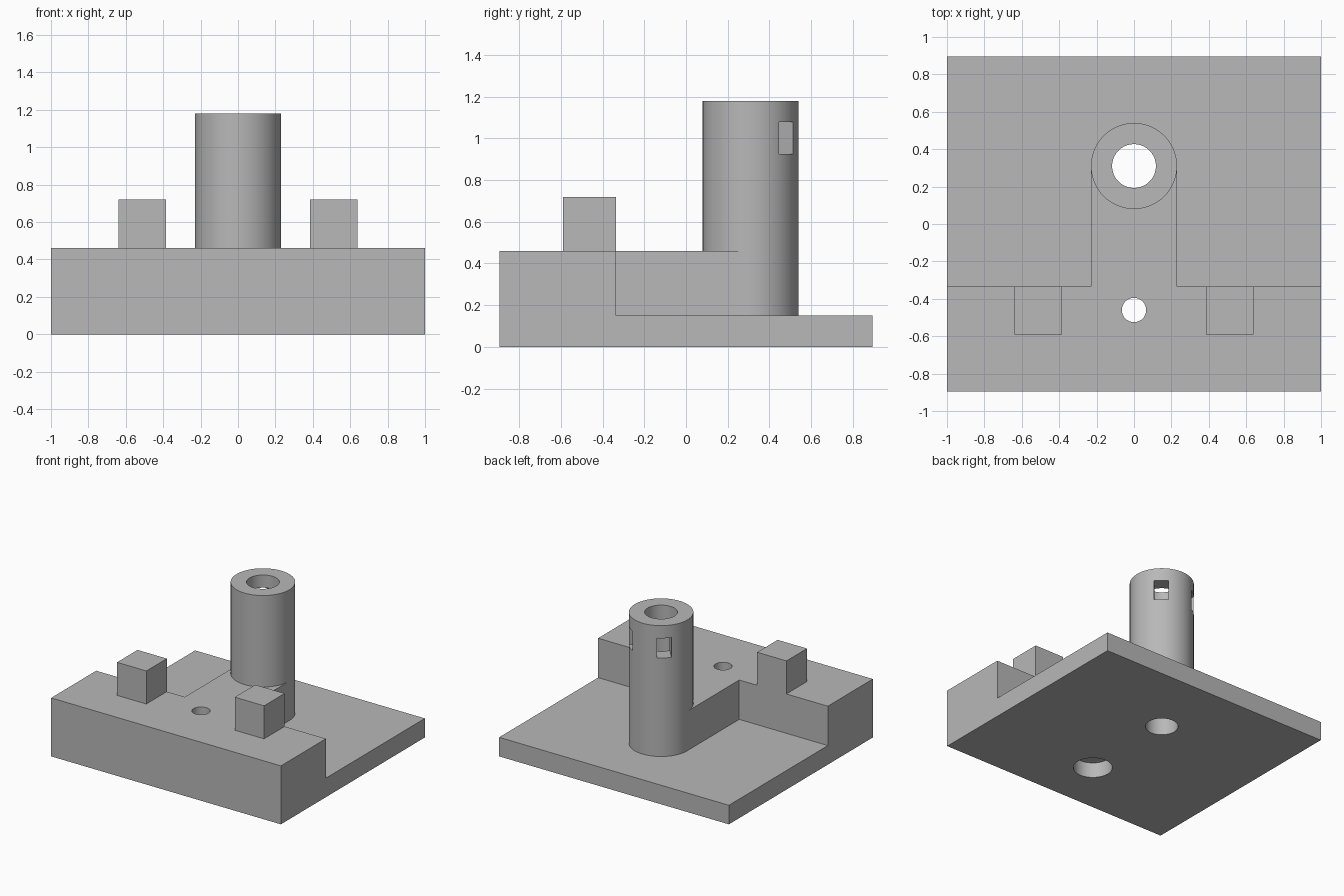
import bpy
import math
from mathutils import Matrix, Vector

cube = bpy.data.objects.get("Cube")
if cube:
    bpy.data.objects.remove(cube, do_unlink=True)

# Overall levels and shared positions
PLATE_TOP, BLOCK_TOP, PEG_TOP, TUBE_TOP = 0.15, 0.46, 0.72, 1.18
HALF_DEPTH, STEP_Y = 0.895, -0.335
TUBE_Y, TUBE_R, BORE_R = 0.31, 0.23, 0.117
HOLE_Y = -0.46

grey = bpy.data.materials.new("plain_grey")
grey.use_nodes = True
color = (0.48, 0.48, 0.48, 1)
grey.diffuse_color = color
grey.node_tree.nodes["Principled BSDF"].inputs["Base Color"].default_value = color


def box(name, x, y, z):
    """Box from (min, max) ranges."""
    bpy.ops.mesh.primitive_cube_add(size=1)
    ob = bpy.context.object
    ob.name = name
    centre = Vector([sum(r) / 2 for r in (x, y, z)])
    size = [r[1] - r[0] for r in (x, y, z)]
    ob.data.transform(Matrix.LocRotScale(centre, None, Vector(size)))
    ob.data.materials.append(grey)
    return ob


def cylinder(name, y, radius, z0, z1):
    bpy.ops.mesh.primitive_cylinder_add(vertices=96, radius=radius, depth=z1 - z0)
    ob = bpy.context.object
    ob.name = name
    ob.data.transform(Matrix.Translation((0, y, (z0 + z1) / 2)))
    ob.data.materials.append(grey)
    return ob


def combine(target, tool, operation):
    """Apply a boolean and discard the helper."""
    tool.hide_render = True
    mod = target.modifiers.new(operation, "BOOLEAN")
    mod.operation = operation
    mod.solver = "EXACT"
    mod.object = tool
    bpy.context.view_layer.objects.active = target
    bpy.ops.object.modifier_apply(modifier=mod.name)
    bpy.data.objects.remove(tool, do_unlink=True)


# Base plate with raised front block, rib, tube and two square pegs
body = box("fixture_body", (-1, 1), (-HALF_DEPTH, HALF_DEPTH), (0, PLATE_TOP))
solids = [
    box("front_block", (-1, 1), (-HALF_DEPTH, STEP_Y), (0, BLOCK_TOP)),
    box("rib", (-0.229, 0.229), (STEP_Y - 0.1, TUBE_Y), (0.05, BLOCK_TOP)),
    cylinder("tube", TUBE_Y, TUBE_R, 0.05, TUBE_TOP),
    box("left_peg", (0.385, 0.64), (-0.59, STEP_Y), (0.3, PEG_TOP)),
    box("right_peg", (-0.64, -0.385), (-0.59, STEP_Y), (0.3, PEG_TOP)),
]
for part in solids:
    combine(body, part, "UNION")

# Tube bore, front screw hole and its counterbore underneath
cutters = [
    cylinder("bore", TUBE_Y, BORE_R, -0.1, 1.3),
    cylinder("screw_hole", HOLE_Y, 0.065, -0.1, 0.6),
    cylinder("counterbore", HOLE_Y, 0.14, -0.1, 0.12),
]

# Two windows in the back of the tube, angled to either side
for side in (-1, 1):
    slot = box("window", (-0.051, 0.051), (0.05, 0.3), (0.925, 1.08))
    turn = Matrix.Rotation(-side * math.radians(41), 4, "Z")
    slot.data.transform(Matrix.Translation((0, TUBE_Y, 0)) @ turn)
    cutters.append(slot)

for part in cutters:
    combine(body, part, "DIFFERENCE")

bpy.ops.object.select_all(action="DESELECT")
body.select_set(True)
bpy.context.view_layer.objects.active = body
bpy.ops.object.shade_smooth_by_angle(angle=math.radians(30))
